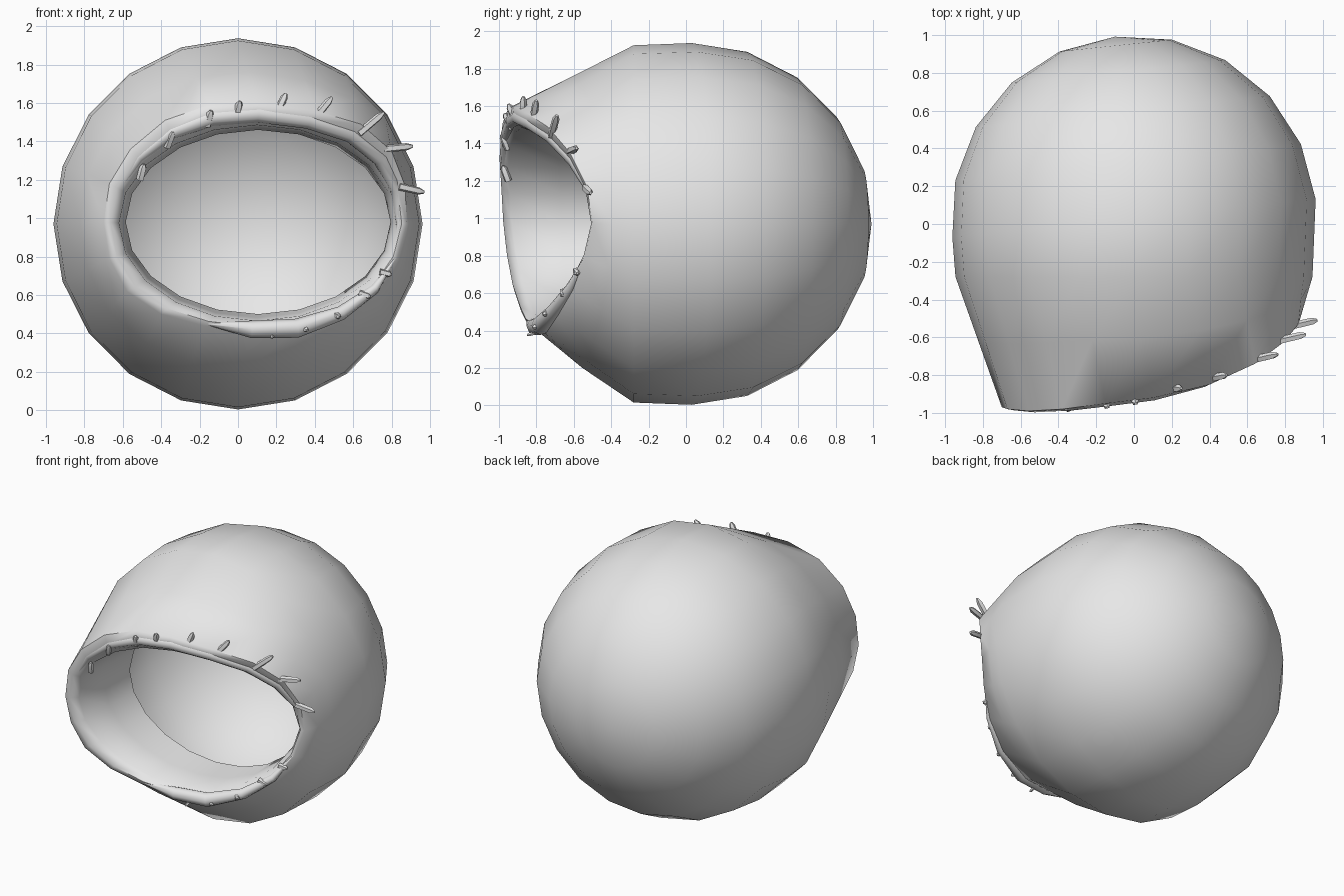
import bpy, bmesh, math
from mathutils import Vector, Matrix

old = bpy.data.objects.get("Cube")
if old:
    bpy.data.objects.remove(old, do_unlink=True)

# Single material
mat = bpy.data.materials.new("light grey")
mat.use_nodes = True
GREY = (0.8, 0.8, 0.8, 1)
mat.diffuse_color = GREY
mat.node_tree.nodes["Principled BSDF"].inputs["Base Color"].default_value = GREY

SEG = 20
ANGLES = [2 * math.pi * i / SEG for i in range(SEG)]
CENTRE = Vector((0, 0.03, 0.97))
TILT = Matrix.Rotation(math.radians(6), 3, 'Z')
R = 0.967

# Outer edge of the opening, counter-clockwise from the left side
RIM = [Vector(p) for p in (
    (.88, -.50, .97), (.87, -.53, 1.17), (.80, -.62, 1.35), (.64, -.74, 1.49),
    (.40, -.85, 1.56), (.10, -.92, 1.60), (-.15, -.95, 1.59), (-.38, -.98, 1.51),
    (-.56, -.99, 1.36), (-.67, -.98, 1.18), (-.70, -.97, .98), (-.67, -.95, .79),
    (-.58, -.92, .62), (-.40, -.88, .50), (-.18, -.85, .44), (.06, -.81, .41),
    (.30, -.78, .41), (.54, -.71, .49), (.72, -.62, .62), (.83, -.54, .79))]


def finish(obj, angle=60):
    obj.data.materials.clear()
    obj.data.materials.append(mat)
    bpy.ops.object.select_all(action='DESELECT')
    obj.select_set(True)
    bpy.context.view_layer.objects.active = obj
    bpy.ops.object.shade_smooth_by_angle(angle=math.radians(angle))


def add_mesh(name, bm, angle=60):
    bmesh.ops.recalc_face_normals(bm, faces=bm.faces[:])
    mesh = bpy.data.meshes.new(name)
    bm.to_mesh(mesh)
    bm.free()
    obj = bpy.data.objects.new(name, mesh)
    bpy.context.collection.objects.link(obj)
    finish(obj, angle)
    return obj


def sphere_ring(r, step):
    phi = math.radians(18 * step)
    return [CENTRE + TILT @ Vector((math.sin(phi) * math.cos(t), math.cos(phi),
                                    math.sin(phi) * math.sin(t))) * r for t in ANGLES]


def flat_ring(rx, rz, y, cx=0.0, cz=0.97):
    return [Vector((cx + rx * math.cos(t), y, cz + rz * math.sin(t))) for t in ANGLES]


def blend(a, b, f, dy=0.0):
    return [p.lerp(q, f) + Vector((0, dy, 0)) for p, q in zip(a, b)]


def keep_outside(p):
    d = p - CENTRE
    return CENTRE + d.normalized() * max(d.length, R)


# Rings running from the back pole, over the rim and into the cavity
shoulder = flat_ring(.945, .955, -.28)
inner_edge = [Vector((p.x, r.y + .04, p.z)) for p, r in
              zip(flat_ring(.72, .51, 0, .10, .975), RIM)]
lip = flat_ring(.69, .48, -.40, .105, .98)
rings = [sphere_ring(R, k) for k in range(1, 6)]
rings += [shoulder, [keep_outside(p) for p in blend(shoulder, RIM, .5)], RIM,
          blend(RIM, inner_edge, .45, -.025), inner_edge,
          blend(inner_edge, lip, .5), lip, flat_ring(.86, .86, -.25)]
rings += [sphere_ring(.91, k) for k in range(5, 0, -1)]

# Hollow ball with the drawn-out opening
bm = bmesh.new()
loops = [[bm.verts.new(p) for p in ring] for ring in rings]
for a, b in zip(loops, loops[1:]):
    for i in range(SEG):
        j = (i + 1) % SEG
        bm.faces.new((a[i], a[j], b[j], b[i]))
for loop, r in ((loops[0], R), (loops[-1], .91)):
    pole = bm.verts.new(CENTRE + TILT @ Vector((0, r, 0)))
    for i in range(SEG):
        bm.faces.new((loop[i], loop[(i + 1) % SEG], pole))
add_mesh("hollow_ball", bm)


def lid_roll(name, points, radii, depth):
    """Tapered roll swept along the opening."""
    cu = bpy.data.curves.new(name, 'CURVE')
    cu.dimensions = '3D'
    cu.bevel_depth = depth
    cu.bevel_resolution = 2
    cu.use_fill_caps = True
    sp = cu.splines.new('POLY')
    sp.points.add(len(points) - 1)
    for pt, co, r in zip(sp.points, points, radii):
        pt.co = (*co, 1)
        pt.radius = r
    obj = bpy.data.objects.new(name, cu)
    bpy.context.collection.objects.link(obj)
    bpy.ops.object.select_all(action='DESELECT')
    obj.select_set(True)
    bpy.context.view_layer.objects.active = obj
    bpy.ops.object.convert(target='MESH')
    finish(bpy.context.view_layer.objects.active)


# Upper and lower lid rolls
mid = blend(RIM, inner_edge, .5, .01)
upper = [mid[i % SEG] for i in range(-1, 11)]
lid_roll("upper_lid", upper, [.15, .55, .8, 1, 1, 1, 1, 1, .9, .75, .5, .15], .045)
low = blend(RIM, inner_edge, .2, -.005)
lid_roll("lower_lid", [low[i] for i in range(14, 20)], [.1, .9, 1, .75, .5, .1], .05)


def lash(name, base, tip, r):
    """Short five-sided peg with a blunt point."""
    base, tip = Vector(base), Vector(tip)
    d = tip - base
    rot = d.to_track_quat('Z', 'Y').to_matrix()
    bm = bmesh.new()
    levels = []
    for f, s in ((0, 1), (.8, .95), (1, .4)):
        levels.append([bm.verts.new(base + d * f + rot @ Vector(
            (r * s * math.cos(k * math.tau / 5), r * s * math.sin(k * math.tau / 5), 0)))
            for k in range(5)])
    for a, b in zip(levels, levels[1:]):
        for k in range(5):
            bm.faces.new((a[k], a[(k + 1) % 5], b[(k + 1) % 5], b[k]))
    bm.faces.new(levels[0])
    bm.faces.new(levels[-1])
    add_mesh(name, bm, 30)


# Upper lashes: base and tip
UPPER = [((-.51, -.95, 1.20), (-.49, -.98, 1.28)), ((-.37, -.95, 1.37), (-.34, -.985, 1.45)),
         ((-.16, -.93, 1.48), (-.14, -.97, 1.56)), ((-.01, -.91, 1.52), (.01, -.95, 1.61)),
         ((.20, -.87, 1.54), (.25, -.87, 1.65)), ((.40, -.82, 1.52), (.49, -.80, 1.63)),
         ((.63, -.72, 1.44), (.76, -.69, 1.55)), ((.76, -.62, 1.36), (.91, -.585, 1.375)),
         ((.84, -.54, 1.165), (.97, -.51, 1.135))]
for n, (b, t) in enumerate(UPPER, 1):
    lash(f"upper_lash_{n}", b, t, .021)

# Lower lashes, growing toward the left
LOWER = [((.18, -.80, .39), (.175, -.85, .375), .010), ((.34, -.78, .43), (.36, -.82, .415), .014),
         ((.50, -.73, .50), (.53, -.765, .485), .017), ((.63, -.66, .61), (.69, -.66, .59), .018),
         ((.74, -.59, .72), (.80, -.58, .705), .018)]
for n, (b, t, r) in enumerate(LOWER, 1):
    lash(f"lower_lash_{n}", b, t, r)
